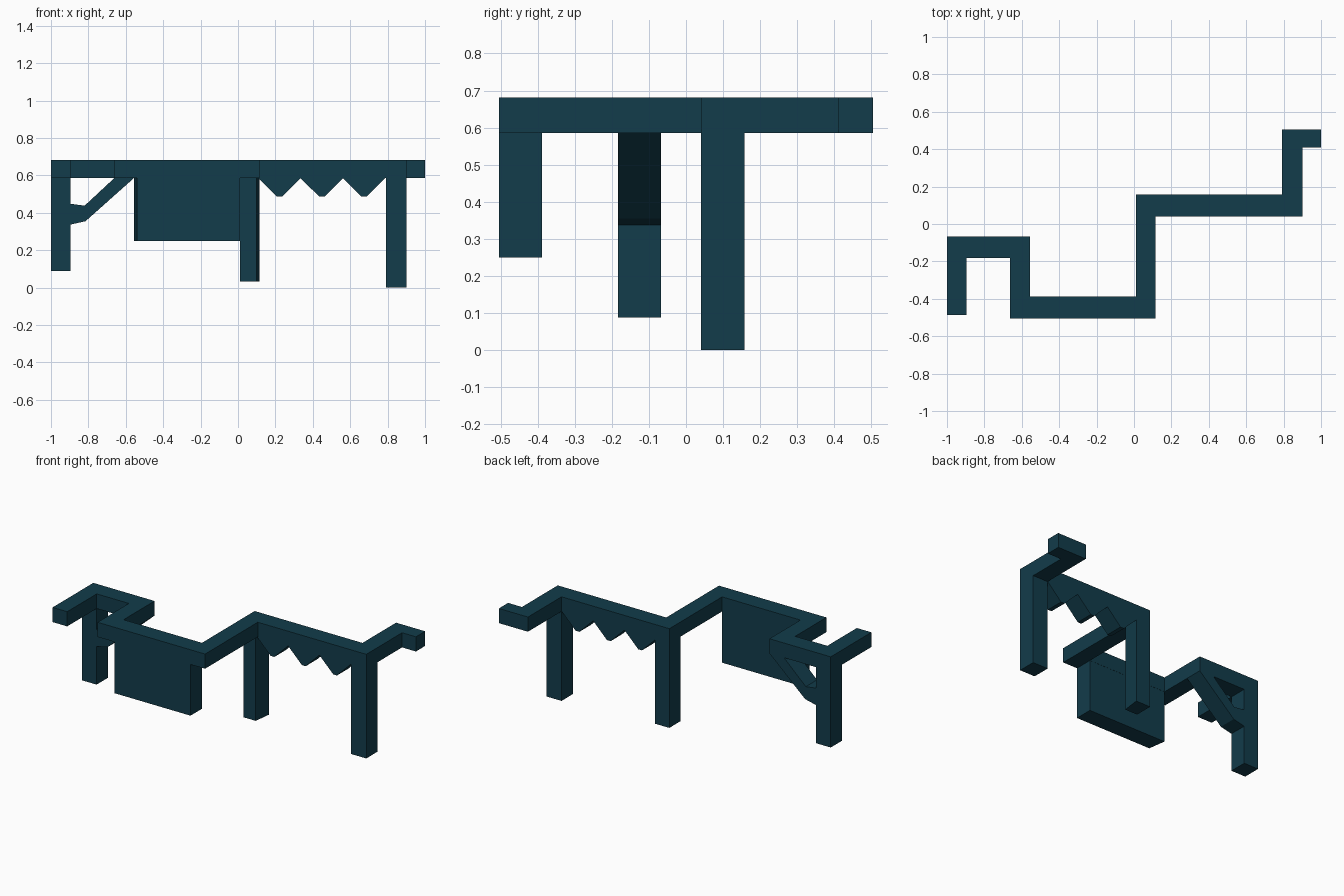
import bpy, bmesh
from mathutils import Vector

if "Cube" in bpy.data.objects:
    bpy.data.objects.remove(bpy.data.objects["Cube"])

mat = bpy.data.materials.new("dark_teal")
mat.diffuse_color = (0.006, 0.045, 0.07, 1)
mat.use_nodes = True
mat.node_tree.nodes["Principled BSDF"].inputs["Base Color"].default_value = mat.diffuse_color


def prism(name, points, start, sweep):
    """Extrude a closed outline along a vector."""
    bm = bmesh.new()
    face = bm.faces.new([bm.verts.new(p) for p in points])
    out = bmesh.ops.extrude_face_region(bm, geom=[face])
    moved = [v for v in out["geom"] if isinstance(v, bmesh.types.BMVert)]
    bmesh.ops.translate(bm, verts=moved, vec=Vector(sweep))
    bmesh.ops.translate(bm, verts=bm.verts[:], vec=Vector(start))
    bmesh.ops.recalc_face_normals(bm, faces=bm.faces[:])
    mesh = bpy.data.meshes.new(name)
    bm.to_mesh(mesh)
    bm.free()
    obj = bpy.data.objects.new(name, mesh)
    obj.data.materials.append(mat)
    bpy.context.collection.objects.link(obj)
    return obj


def plan(name, outline, z0, z1):
    return prism(name, [(x, y, 0) for x, y in outline], (0, 0, z0), (0, 0, z1 - z0))


def elevation(name, outline, y0, y1):
    return prism(name, [(x, 0, z) for x, z in outline], (0, y0, 0), (0, y1 - y0, 0))


UNDER, TOP = 0.585, 0.681

# Zigzag top beam
plan("top_beam", [
    (-1, -0.487), (-0.895, -0.487), (-0.895, -0.182), (-0.662, -0.182),
    (-0.662, -0.505), (0.115, -0.505), (0.115, 0.04), (0.9, 0.04),
    (0.9, 0.41), (1, 0.41), (1, 0.505), (0.79, 0.505), (0.79, 0.158),
    (0.01, 0.158), (0.01, -0.387), (-0.557, -0.387), (-0.557, -0.067),
    (-1, -0.067)], UNDER, TOP)

# Legs, of differing length
plan("left_leg", [(-1, -0.183), (-0.895, -0.183), (-0.895, -0.067), (-1, -0.067)], 0.088, UNDER)
plan("middle_leg", [(0.01, 0.04), (0.1, 0.04), (0.115, 0.158), (0.01, 0.158)], 0.032, UNDER)
plan("right_leg", [(0.79, 0.04), (0.9, 0.04), (0.9, 0.158), (0.79, 0.158)], 0, UNDER)

# Thick hanging panel
plan("front_panel", [(-0.54, -0.505), (0.01, -0.505), (0.01, -0.388), (-0.557, -0.388)], 0.25, UNDER)

# Bent brace beside the left leg
elevation("left_brace", [(-0.895, 0.448), (-0.82, 0.438), (-0.662, UNDER),
                         (-0.557, UNDER), (-0.815, 0.355), (-0.895, 0.337)], -0.183, -0.067)

# Row of blunt teeth under the right span
for i in range(3):
    x = 0.108 + i * 0.2265
    elevation(f"tooth_{i + 1}", [(x, UNDER), (x + 0.1, 0.486), (x + 0.127, 0.486),
                                 (x + 0.2265, UNDER)], 0.04, 0.158)
